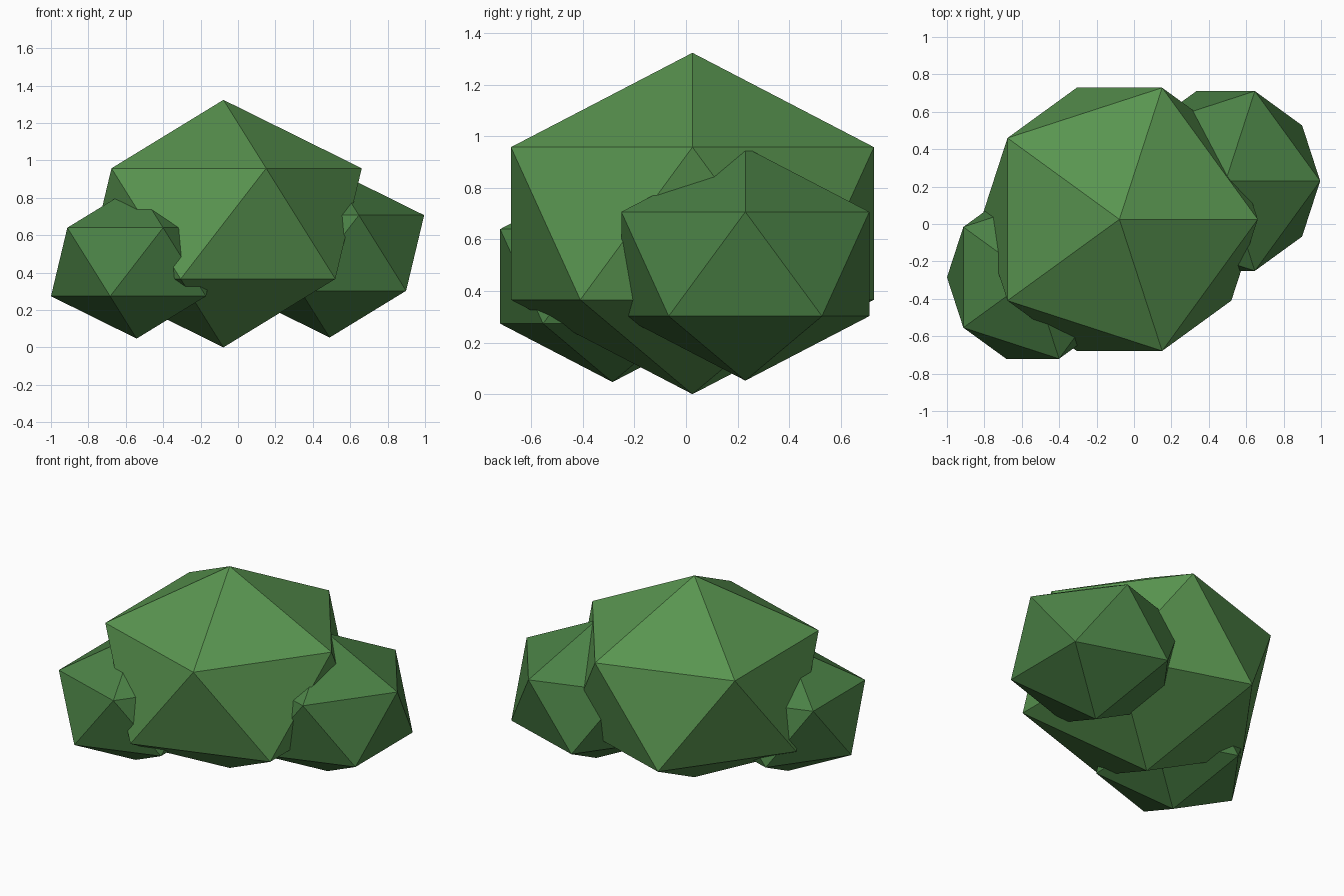
import bpy

if "Cube" in bpy.data.objects:
    bpy.data.objects.remove(bpy.data.objects["Cube"])


def leaf_clump(name, centre, radius, colour):
    """Low-poly icosahedron, flattened vertically to 80 percent."""
    bpy.ops.mesh.primitive_ico_sphere_add(subdivisions=1, radius=radius, location=centre)
    ob = bpy.context.object
    ob.name = name
    ob.scale.z = 0.8
    bpy.ops.object.transform_apply(location=False, rotation=False, scale=True)
    mat = bpy.data.materials.new(name + "_green")
    mat.diffuse_color = (*colour, 1)
    mat.use_nodes = True
    mat.node_tree.nodes["Principled BSDF"].inputs["Base Color"].default_value = mat.diffuse_color
    ob.data.materials.append(mat)
    return ob


# Main bush body with two smaller clumps overlapping it
leaf_clump("main_foliage", (-0.078, 0.025, 0.662), 0.827, (0.10, 0.30, 0.08))
leaf_clump("right_foliage", (0.49, 0.23, 0.505), 0.565, (0.07, 0.22, 0.06))
leaf_clump("left_foliage", (-0.542, -0.285, 0.457), 0.512, (0.07, 0.22, 0.06))
